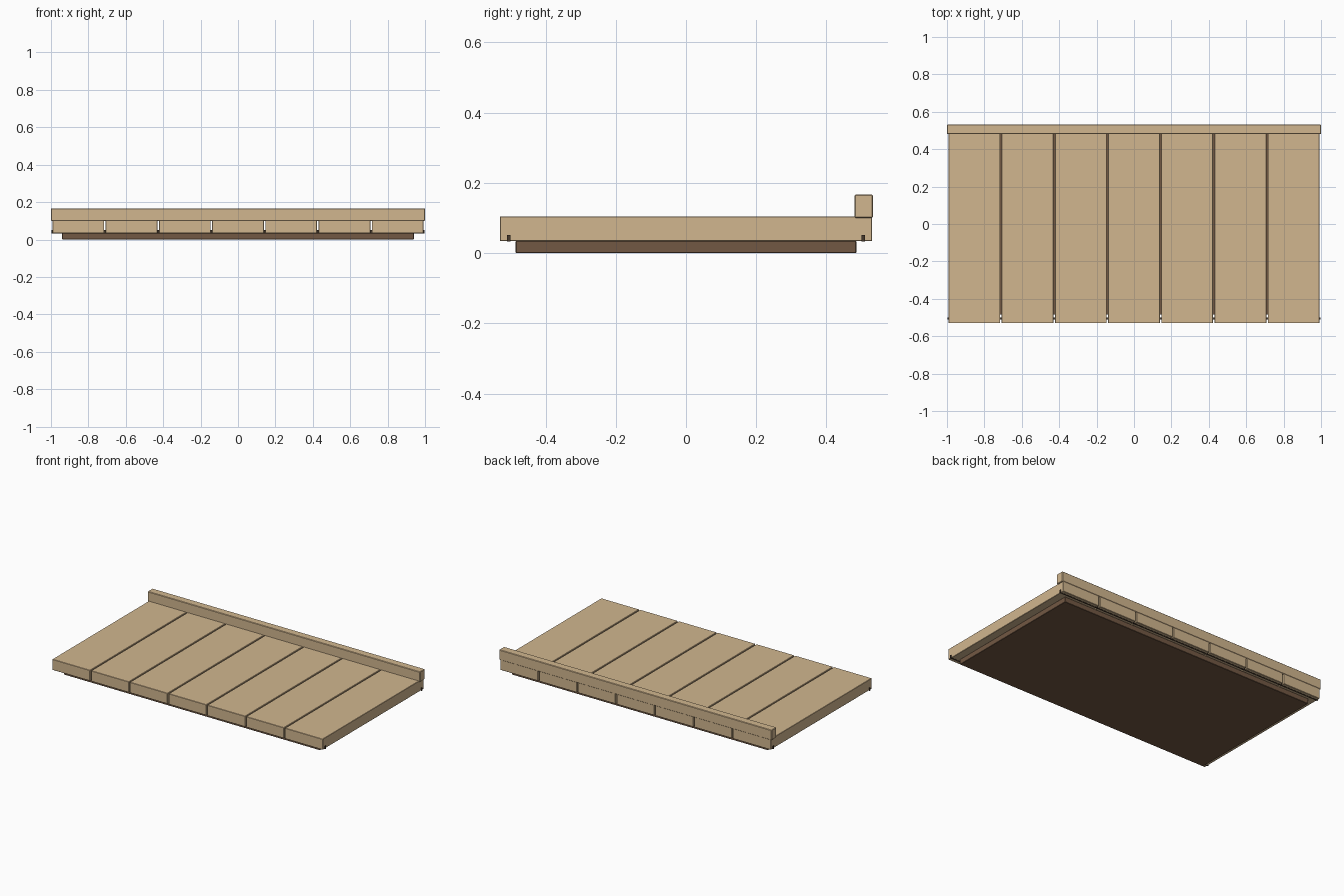
import bpy, bmesh

if "Cube" in bpy.data.objects:
    bpy.data.objects.remove(bpy.data.objects["Cube"])


def material(name, rgb):
    m = bpy.data.materials.new(name)
    m.diffuse_color = (*rgb, 1)
    m.use_nodes = True
    m.node_tree.nodes["Principled BSDF"].inputs["Base Color"].default_value = m.diffuse_color
    return m


tan = material("tan_wood", (0.64, 0.47, 0.275))
brown = material("brown_base", (0.17, 0.098, 0.056))
dark = material("dark_batten", (0.06, 0.038, 0.024))


def box(name, x, y, z, mat, bevel=0.0):
    """Box from (min, max) ranges with an optional small edge bevel."""
    bm = bmesh.new()
    bmesh.ops.create_cube(bm, size=1)
    for v in bm.verts:
        v.co = [r[0] + (c + 0.5) * (r[1] - r[0]) for c, r in zip(v.co, (x, y, z))]
    if bevel:
        bmesh.ops.bevel(bm, geom=bm.edges[:], offset=bevel, segments=1,
                        affect='EDGES', profile=0.5)
    me = bpy.data.meshes.new(name)
    bm.to_mesh(me)
    bm.free()
    me.materials.append(mat)
    ob = bpy.data.objects.new(name, me)
    bpy.context.collection.objects.link(ob)
    return ob


# base slab under the deck
box("base_slab", (-0.94, 0.94), (-0.485, 0.485), (0.0, 0.035), brown, 0.002)

# seven planks side by side with narrow gaps
count, gap, half = 7, 0.008, 0.992
width = (2 * half - gap * (count - 1)) / count
for i in range(count):
    x0 = -half + i * (width + gap)
    box(f"plank_{i + 1}", (x0, x0 + width), (-0.53, 0.53), (0.034, 0.105), tan, 0.002)

# thin battens threaded through the planks near both edges
for label, y in (("front", -0.505), ("back", 0.505)):
    box(f"{label}_batten", (-0.997, 0.997), (y - 0.005, y + 0.005), (0.033, 0.052), dark)

# raised rail along the back edge
box("back_rail", (-1, 1), (0.48, 0.532), (0.1, 0.167), tan, 0.003)
